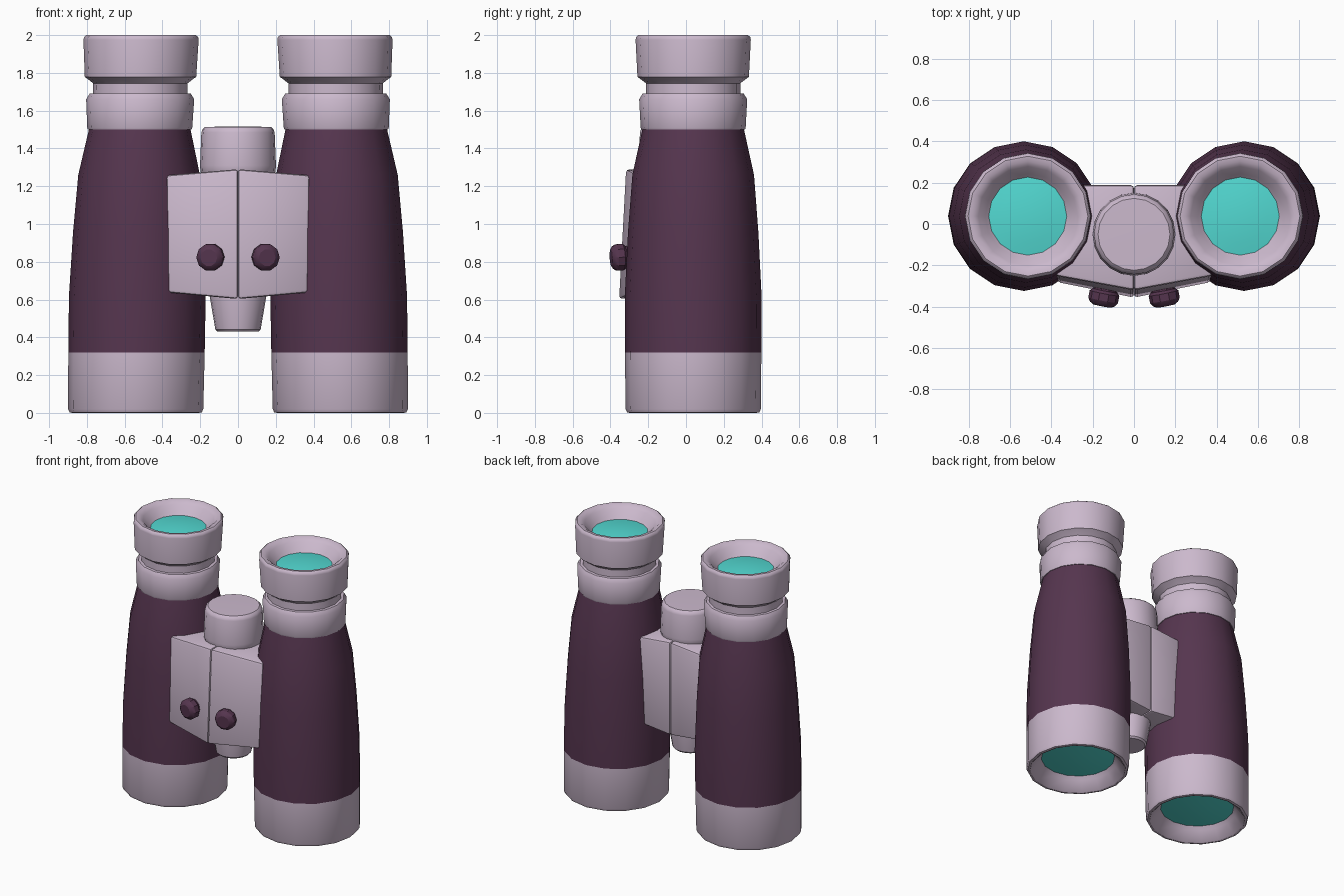
import bpy, bmesh, math
from mathutils import Vector

if "Cube" in bpy.data.objects:
    bpy.data.objects.remove(bpy.data.objects["Cube"])


def material(name, col):
    m = bpy.data.materials.new(name)
    m.diffuse_color = (*col, 1)
    m.use_nodes = True
    m.node_tree.nodes["Principled BSDF"].inputs["Base Color"].default_value = m.diffuse_color
    return m


LILAC = material("pale_lilac", (0.60, 0.485, 0.61))
PLUM = material("dark_plum", (0.092, 0.036, 0.078))
TEAL = material("teal_glass", (0.085, 0.69, 0.64))


def finish(name, bm, mat, angle=32):
    """Turn a bmesh into a smooth-by-angle object of one colour."""
    bmesh.ops.remove_doubles(bm, verts=bm.verts, dist=1e-5)
    me = bpy.data.meshes.new(name)
    bm.to_mesh(me)
    bm.free()
    me.materials.append(mat)
    for p in me.polygons:
        p.use_smooth = True
    me.set_sharp_from_angle(angle=math.radians(angle))
    ob = bpy.data.objects.new(name, me)
    bpy.context.collection.objects.link(ob)
    return ob


def lathe(name, profile, mat, sides=16, place=lambda v: v, angle=32):
    """Spin (radius, height) points, listed from bottom outside upward."""
    bm = bmesh.new()
    rings = []
    for r, z in profile:
        rings.append([bm.verts.new(place(Vector((
            r * math.cos(math.tau * i / sides),
            r * math.sin(math.tau * i / sides), z)))) for i in range(sides)])
    for a, b in zip(rings, rings[1:]):
        for i in range(sides):
            j = (i + 1) % sides
            bm.faces.new((a[i], a[j], b[j], b[i]))
    bmesh.ops.dissolve_degenerate(bm, dist=1e-5, edges=bm.edges)
    return finish(name, bm, mat, angle)


# Barrels lean very slightly toward each other at the top
for s, side in ((-1, "left"), (1, "right")):
    def lean(v, s=s):
        return Vector((v.x + s * (0.542 - 0.0145 * v.z), v.y + 0.038, v.z))

    # flared bottom ring around the front lens
    lathe(f"{side}_objective_ring",
          [(0.255, 0.095), (0.275, 0.07), (0.325, 0.004), (0.335, 0.0),
           (0.35, 0.003), (0.358, 0.02), (0.361, 0.32)], LILAC, place=lean)
    lathe(f"{side}_barrel",
          [(0.361, 0.32), (0.362, 0.62), (0.345, 0.96), (0.322, 1.26),
           (0.268, 1.505)], PLUM, place=lean)
    # collar, neck and eyecup in one profile
    lathe(f"{side}_eyepiece",
          [(0.255, 1.5), (0.274, 1.5), (0.278, 1.51), (0.286, 1.66),
           (0.268, 1.69), (0.25, 1.692), (0.25, 1.745), (0.285, 1.772),
           (0.295, 1.778), (0.305, 1.975), (0.302, 1.99), (0.29, 2.0),
           (0.265, 1.997), (0.24, 1.977), (0.205, 1.935), (0.186, 1.915)],
          LILAC, place=lean, angle=40)
    # domed glass at both ends
    lathe(f"{side}_eye_lens",
          [(0.19, 1.918), (0.13, 1.927), (0.065, 1.933), (0.0, 1.935)],
          TEAL, place=lean)
    lathe(f"{side}_objective_lens",
          [(0.0, 0.075), (0.09, 0.078), (0.18, 0.085), (0.26, 0.095)],
          TEAL, place=lean)

    # half of the hinge block, splayed and tapered in front
    bm = bmesh.new()
    c = [bm.verts.new((s * x, y, z)) for x, y, z in (
        (0, -0.357, 0.603), (0.37, -0.282, 0.637), (0.33, 0.188, 0.637), (0, 0.188, 0.603),
        (0, -0.32, 1.29), (0.38, -0.25, 1.258), (0.33, 0.188, 1.258), (0, 0.188, 1.29))]
    for f in ((3, 2, 1, 0), (4, 5, 6, 7), (0, 1, 5, 4), (1, 2, 6, 5),
              (2, 3, 7, 6), (3, 0, 4, 7)):
        bm.faces.new([c[i] for i in f])
    bmesh.ops.recalc_face_normals(bm, faces=bm.faces)
    bmesh.ops.bevel(bm, geom=bm.edges[:], offset=0.016, segments=2,
                    affect='EDGES', profile=0.5)
    finish(f"{side}_hinge_plate", bm, LILAC)

    # button standing square to the plate
    rot = Vector((s * 0.19, -0.98, -0.05)).to_track_quat('Z', 'Y')

    def on_plate(v, s=s, rot=rot):
        return rot @ v + Vector((s * 0.138, -0.31, 0.826))

    lathe(f"{side}_button",
          [(0.06, -0.02), (0.06, 0.012), (0.073, 0.025), (0.073, 0.06),
           (0.062, 0.078), (0.045, 0.088), (0.0, 0.088)],
          PLUM, sides=10, place=on_plate, angle=30)


# Central focus wheel and hinge foot share one upright axis
def axis(v):
    return Vector((v.x, v.y - 0.05, v.z))


lathe("focus_wheel",
      [(0.0, 1.24), (0.18, 1.24), (0.199, 1.28), (0.201, 1.31), (0.194, 1.485),
       (0.188, 1.502), (0.174, 1.514), (0.0, 1.517)],
      LILAC, sides=20, place=axis)
lathe("hinge_foot",
      [(0.0, 0.43), (0.108, 0.43), (0.12, 0.442), (0.147, 0.6),
       (0.147, 0.66), (0.0, 0.66)],
      LILAC, sides=20, place=axis)
